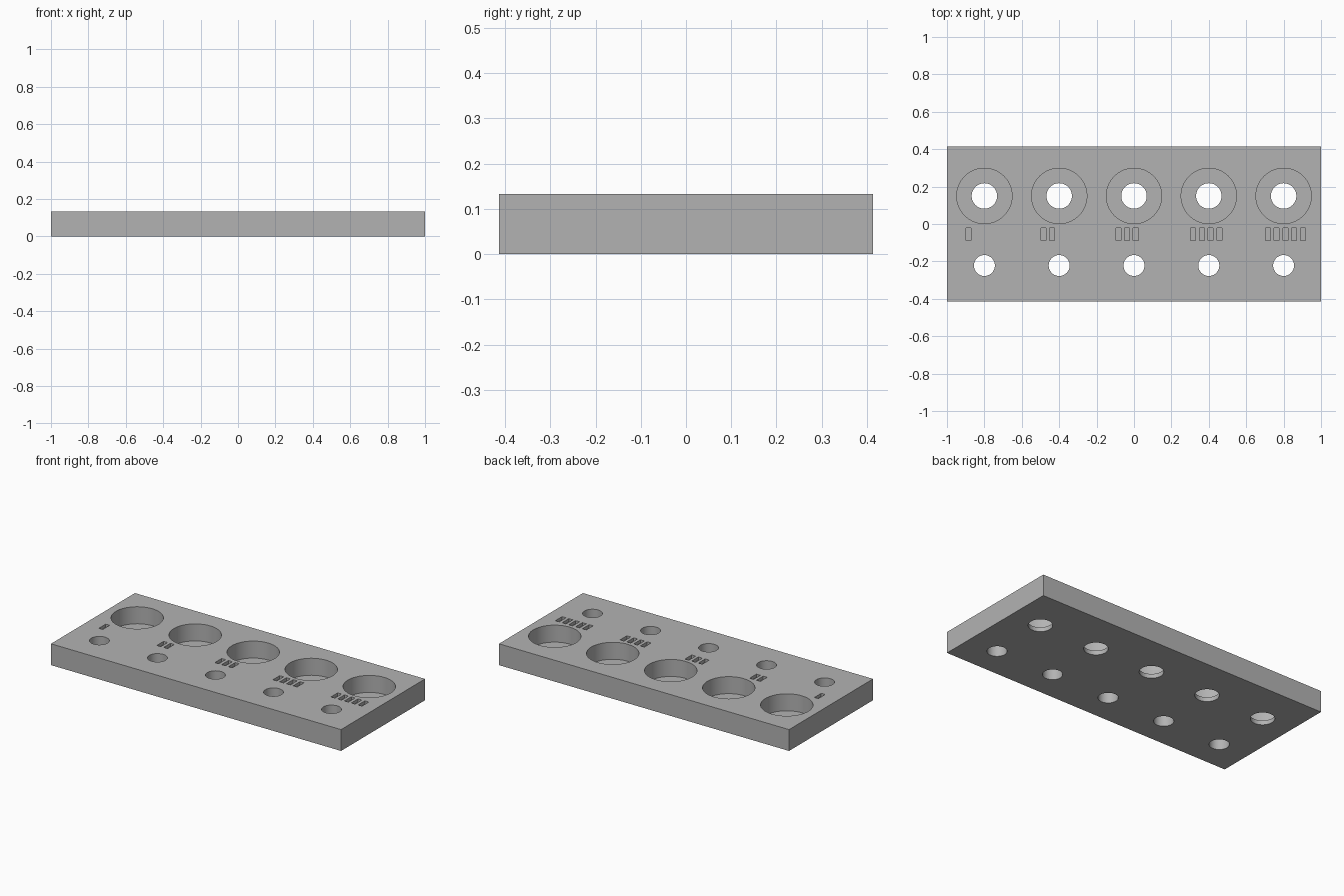
import bpy
import bmesh
from mathutils import Matrix, Vector

LENGTH, DEPTH, HEIGHT = 2.0, 0.827, 0.133
FLOOR = 0.027          # thickness left under each counterbore
MARK_DEPTH = 0.02
OVER = 0.05            # cutter overshoot

old = bpy.data.objects.get("Cube")
if old:
    bpy.data.objects.remove(old, do_unlink=True)

grey = bpy.data.materials.new("plain grey")
grey.use_nodes = True
colour = (0.45, 0.45, 0.45, 1)
grey.diffuse_color = colour
grey.node_tree.nodes["Principled BSDF"].inputs["Base Color"].default_value = colour


def add_box(bm, centre, size):
    matrix = Matrix.Translation(centre) @ Matrix.Diagonal((*size, 1))
    bmesh.ops.create_cube(bm, size=1, matrix=matrix)


def add_turned(bm, x, y, profile, sides=64):
    """Closed solid turned around a vertical axis from (radius, z) points."""
    rings = []
    for radius, z in profile:
        ring = bmesh.ops.create_circle(bm, segments=sides, radius=radius,
                                       matrix=Matrix.Translation((x, y, z)))
        rings.append(ring["verts"])
    for low, high in zip(rings, rings[1:]):
        for i in range(sides):
            j = (i + 1) % sides
            bm.faces.new((low[i], low[j], high[j], high[i]))
    bm.faces.new(rings[0][::-1])
    bm.faces.new(rings[-1])


def make_object(name, bm):
    bmesh.ops.recalc_face_normals(bm, faces=bm.faces)
    mesh = bpy.data.meshes.new(name)
    bm.to_mesh(mesh)
    bm.free()
    mesh.materials.append(grey)
    obj = bpy.data.objects.new(name, mesh)
    bpy.context.collection.objects.link(obj)
    return obj


# Solid plate
bm = bmesh.new()
add_box(bm, Vector((0, 0, HEIGHT / 2)), (LENGTH, DEPTH, HEIGHT))
plate = make_object("holder_plate", bm)

# Cutters: stepped socket, plain hole and counting marks for each station
bm = bmesh.new()
top = HEIGHT + OVER
for station in range(5):
    x = (station - 2) * 0.4
    add_turned(bm, x, 0.15, [(0.068, -OVER), (0.068, FLOOR), (0.148, FLOOR), (0.148, top)])
    add_turned(bm, x, -0.222, [(0.056, -OVER), (0.056, top)])
    for mark in range(station + 1):
        add_box(bm, Vector((x - 0.084 + mark * 0.0467, -0.055, HEIGHT)),
                (0.027, 0.067, 2 * MARK_DEPTH))
cutter = make_object("hole_cutter", bm)
cutter.hide_render = True

# Cut the plate and discard the cutter
cut = plate.modifiers.new("holes", "BOOLEAN")
cut.operation = "DIFFERENCE"
cut.solver = "EXACT"
cut.object = cutter
bpy.ops.object.select_all(action="DESELECT")
plate.select_set(True)
bpy.context.view_layer.objects.active = plate
bpy.ops.object.modifier_apply(modifier=cut.name)
bpy.data.objects.remove(cutter, do_unlink=True)
bpy.ops.object.shade_smooth_by_angle()
